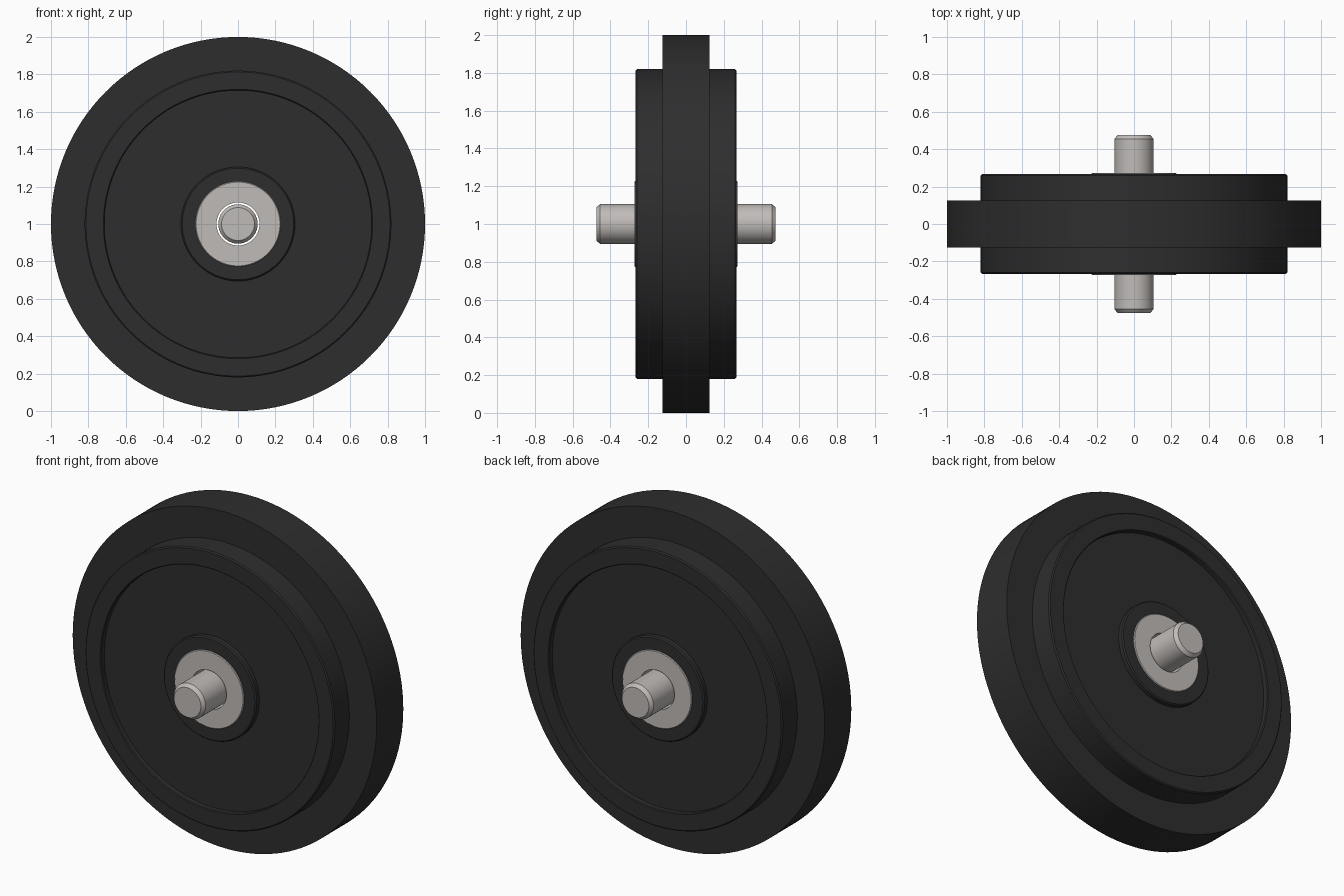
import bpy
import bmesh
import math
from mathutils import Matrix, Vector

cube = bpy.data.objects.get("Cube")
if cube:
    bpy.data.objects.remove(cube, do_unlink=True)


def make_material(name, color):
    mat = bpy.data.materials.new(name)
    mat.use_nodes = True
    mat.diffuse_color = color
    bsdf = next(n for n in mat.node_tree.nodes if n.type == 'BSDF_PRINCIPLED')
    bsdf.inputs["Base Color"].default_value = color
    return mat


black = make_material("black_rubber", (0.027, 0.027, 0.027, 1))
steel = make_material("light_steel", (0.53, 0.50, 0.48, 1))


def lathe(name, half_profile, material, steps):
    """Spin a (radius, y) half profile, mirrored front to back, about the y axis."""
    path = half_profile + [(r, -y) for r, y in reversed(half_profile)]
    bm = bmesh.new()
    verts = [bm.verts.new((r, y, 0)) for r, y in path]
    edges = [bm.edges.new(pair) for pair in zip(verts, verts[1:])]
    if path[0][0] > 0:
        edges.append(bm.edges.new((verts[-1], verts[0])))  # bore wall
    bmesh.ops.spin(bm, geom=verts + edges, cent=(0, 0, 0), axis=(0, 1, 0),
                   angle=math.tau, steps=steps, use_duplicate=False)
    bmesh.ops.remove_doubles(bm, verts=bm.verts, dist=1e-5)
    bmesh.ops.recalc_face_normals(bm, faces=bm.faces)
    bmesh.ops.transform(bm, matrix=Matrix.Translation(Vector((0, 0, 1))), verts=bm.verts)
    mesh = bpy.data.meshes.new(name)
    bm.to_mesh(mesh)
    bm.free()
    mesh.materials.append(material)
    obj = bpy.data.objects.new(name, mesh)
    bpy.context.collection.objects.link(obj)
    bpy.ops.object.select_all(action='DESELECT')
    obj.select_set(True)
    bpy.context.view_layer.objects.active = obj
    bpy.ops.object.shade_smooth_by_angle(angle=math.radians(30))
    return obj


# Wheel body: raised hub, recessed web, outer lip and wide tread
lathe("wheel", [
    (0.20, 0.267), (0.298, 0.267), (0.305, 0.260), (0.305, 0.235),
    (0.715, 0.235), (0.715, 0.262), (0.720, 0.267),
    (0.813, 0.267), (0.820, 0.260), (0.820, 0.125), (1.0, 0.125),
], black, 128)

# Bearing: thin steel faces on both sides of the hub
lathe("bearing", [
    (0.115, 0.250), (0.115, 0.273), (0.224, 0.273), (0.228, 0.269),
], steel, 96)

# Axle with chamfered ends
lathe("axle", [
    (0.0, 0.475), (0.088, 0.475), (0.105, 0.455),
], steel, 64)
